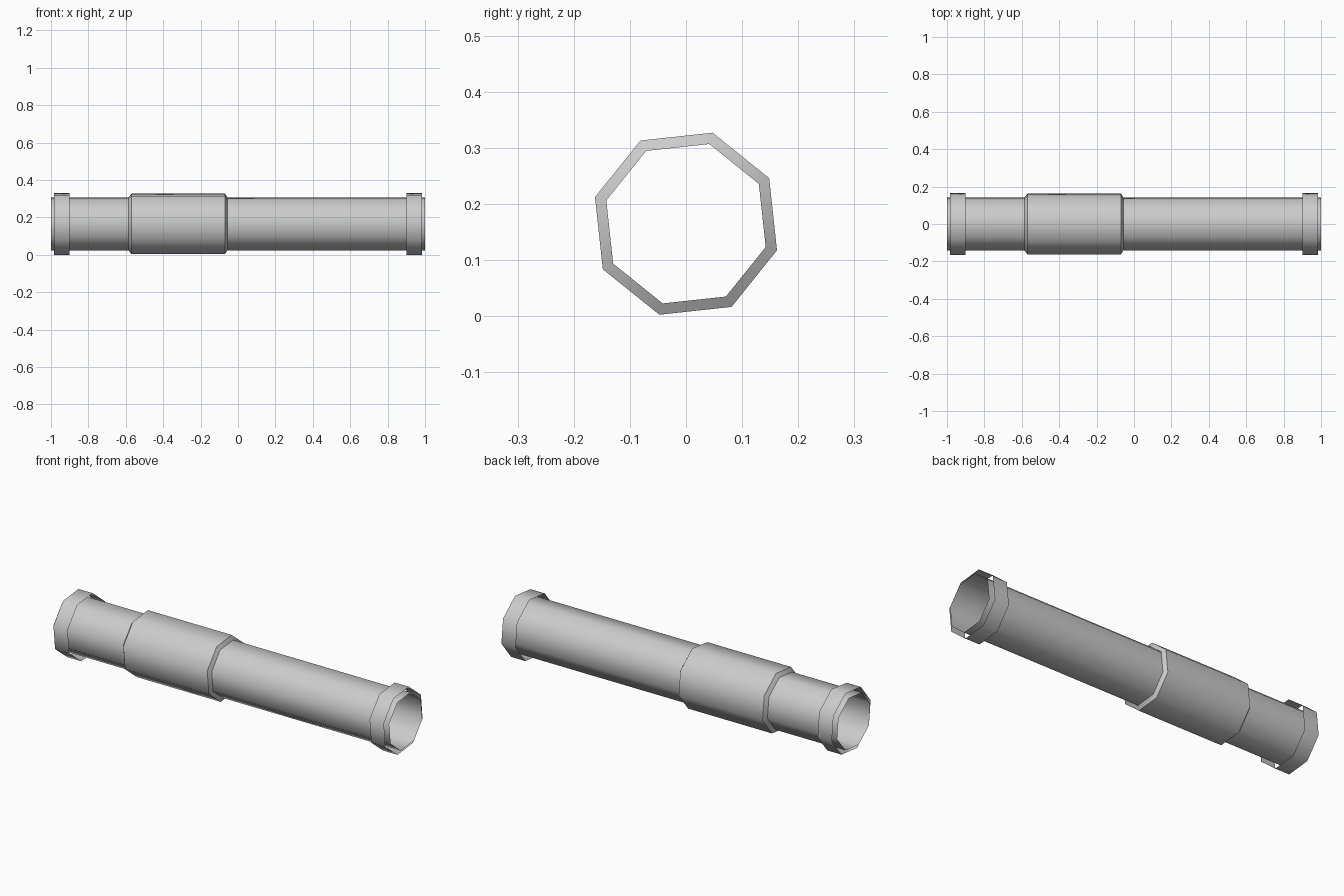
import bpy
import bmesh
from math import radians, sin, cos

cube = bpy.data.objects.get("Cube")
if cube:
    bpy.data.objects.remove(cube, do_unlink=True)

SIDES = 8
TWIST = radians(28.7)     # octagon turned about its long axis
CENTRE_Z = 0.165

grey = bpy.data.materials.new("plain grey")
grey.use_nodes = True
colour = (0.6, 0.6, 0.6, 1)
grey.diffuse_color = colour
grey.node_tree.nodes["Principled BSDF"].inputs["Base Color"].default_value = colour


def open_tube(name, profile):
    """Open octagonal shell along x from (x, radius) pairs."""
    bm = bmesh.new()
    rings = []
    for x, r in profile:
        angles = [TWIST + radians(360 * i / SIDES) for i in range(SIDES)]
        rings.append([bm.verts.new((x, r * cos(a), CENTRE_Z + r * sin(a))) for a in angles])
    for a, b in zip(rings, rings[1:]):
        for i in range(SIDES):
            j = (i + 1) % SIDES
            bm.faces.new((a[i], a[j], b[j], b[i]))
    # Normals point away from the axis
    for f in bm.faces:
        f.normal_update()
        c = f.calc_center_median()
        if f.normal.y * c.y + f.normal.z * (c.z - CENTRE_Z) < 0:
            f.normal_flip()
    mesh = bpy.data.meshes.new(name)
    bm.to_mesh(mesh)
    bm.free()
    mesh.materials.append(grey)
    obj = bpy.data.objects.new(name, mesh)
    bpy.context.collection.objects.link(obj)
    bpy.ops.object.select_all(action='DESELECT')
    obj.select_set(True)
    bpy.context.view_layer.objects.active = obj
    bpy.ops.object.shade_smooth_by_angle(angle=radians(50))


# Long thin pipe, open at both ends
open_tube("main_pipe", [(-1, 0.147), (1, 0.147)])

# Thicker sleeve with chamfered ends
open_tube("sleeve", [(-0.585, 0.148), (-0.57, 0.169), (-0.07, 0.169), (-0.057, 0.148)])

# Loose collar bands near each end
for side, name in ((-1, "right_collar"), (1, "left_collar")):
    open_tube(name, [(side * 0.9, 0.172), (side * 0.985, 0.172)])
